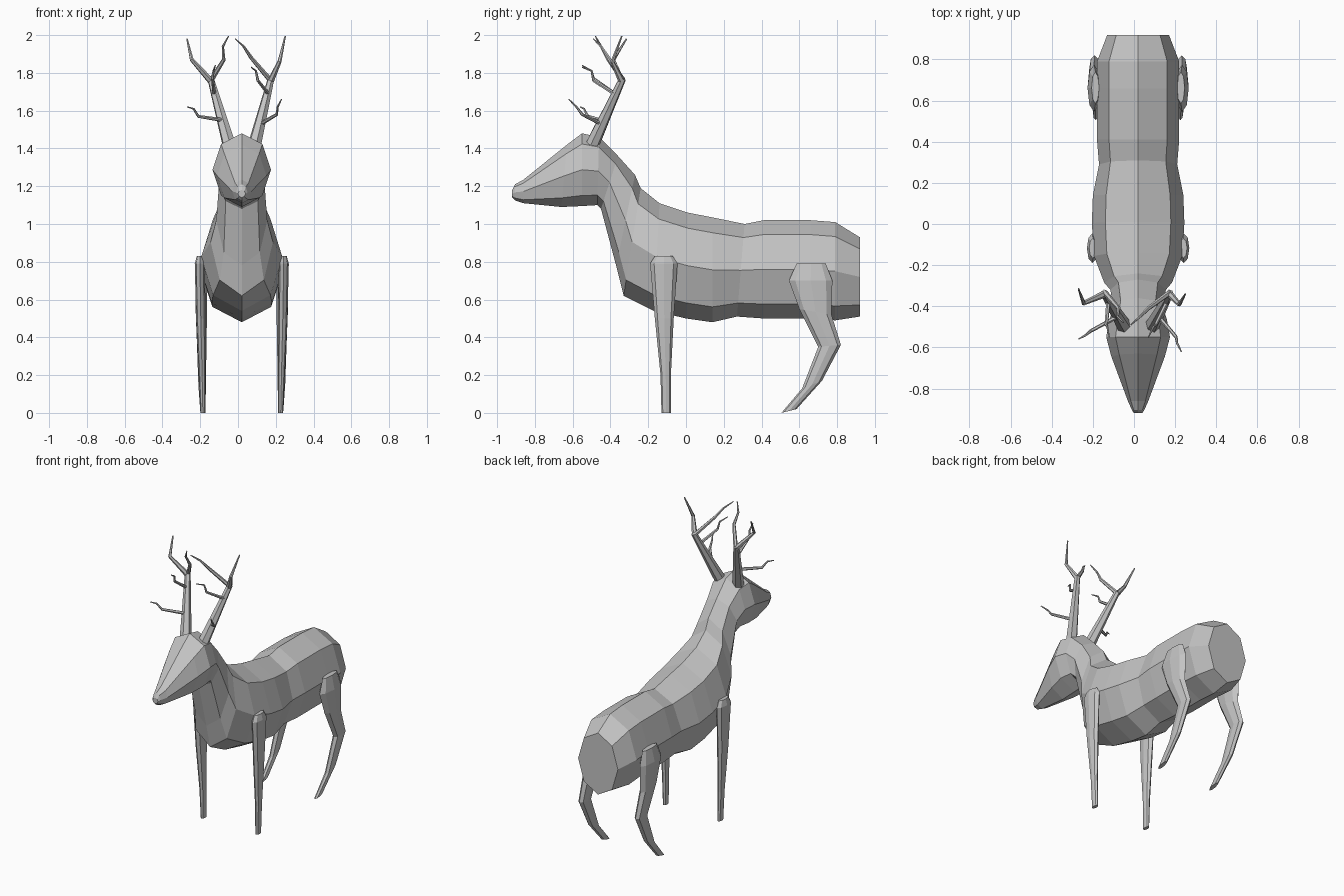
import bpy, bmesh, math
from mathutils import Vector

MID = 0.02  # symmetry plane of the animal

grey = bpy.data.materials.new("warm grey")
grey.diffuse_color = (0.55, 0.55, 0.55, 1)


def skin(bm, rings, cap_start=True, cap_end=True):
    """Join vertex rings into a faceted skin."""
    vs = [[bm.verts.new(p) for p in r] for r in rings]
    n = len(vs[0])
    for a, b in zip(vs, vs[1:]):
        for i in range(n):
            j = (i + 1) % n
            bm.faces.new((a[i], a[j], b[j], b[i]))
    if cap_start:
        bm.faces.new(vs[0][::-1])
    if cap_end:
        bm.faces.new(vs[-1])


def finish(name, bm):
    bmesh.ops.recalc_face_normals(bm, faces=bm.faces)
    me = bpy.data.meshes.new(name)
    bm.to_mesh(me)
    bm.free()
    me.materials.append(grey)
    bpy.context.collection.objects.link(bpy.data.objects.new(name, me))


def oval(ya, za, yb, zb, w, cx=MID, n=8):
    """Octagonal ring spanning two points in the side view, half width w."""
    a, b = Vector((cx, ya, za)), Vector((cx, yb, zb))
    c, h = (a + b) / 2, (a - b) / 2
    return [c + h * math.cos(t) + Vector((w, 0, 0)) * math.sin(t)
            for t in (2 * math.pi * i / n for i in range(n))]


# Body and neck: back point, belly point, half width
body = [
    (0.92, 0.93, 0.92, 0.51, 0.15),
    (0.79, 1.01, 0.79, 0.49, 0.20),
    (0.66, 1.02, 0.66, 0.50, 0.20),
    (0.41, 1.02, 0.41, 0.50, 0.20),
    (0.31, 1.00, 0.27, 0.51, 0.19),
    (0.14, 1.035, 0.14, 0.48, 0.22),
    (0.01, 1.06, 0.00, 0.50, 0.225),
    (-0.14, 1.11, -0.17, 0.54, 0.215),
    (-0.24, 1.19, -0.33, 0.62, 0.165),
    (-0.27, 1.26, -0.37, 0.78, 0.135),
    (-0.36, 1.36, -0.45, 1.08, 0.12),
    (-0.46, 1.46, -0.47, 1.10, 0.14),
]
bm = bmesh.new()
skin(bm, [oval(*r) for r in body], cap_end=False)
finish("body_and_neck", bm)

# Head tapering to the muzzle
head = [
    body[-1],
    (-0.55, 1.48, -0.55, 1.095, 0.155),
    (-0.63, 1.42, -0.66, 1.09, 0.13),
    (-0.86, 1.235, -0.86, 1.11, 0.05),
    (-0.905, 1.21, -0.905, 1.125, 0.03),
    (-0.92, 1.18, -0.92, 1.14, 0.02),
]
bm = bmesh.new()
skin(bm, [oval(*r) for r in head], cap_start=False)
finish("head", bm)

# Legs: front point, back point, half thickness, distance from the middle
front_leg = [
    (-0.165, 0.83, -0.07, 0.83, 0.018, 0.220),
    (-0.19, 0.79, -0.045, 0.79, 0.027, 0.222),
    (-0.165, 0.50, -0.065, 0.50, 0.025, 0.217),
    (-0.135, 0.20, -0.08, 0.20, 0.018, 0.210),
    (-0.13, 0.00, -0.08, 0.00, 0.013, 0.206),
]
rear_leg = [
    (0.585, 0.79, 0.74, 0.79, 0.018, 0.208),
    (0.545, 0.70, 0.775, 0.70, 0.032, 0.214),
    (0.60, 0.55, 0.77, 0.52, 0.030, 0.214),
    (0.70, 0.35, 0.82, 0.36, 0.025, 0.212),
    (0.615, 0.13, 0.72, 0.17, 0.020, 0.210),
    (0.505, 0.00, 0.585, 0.02, 0.014, 0.206),
]
for side, s in (("right", 1), ("left", -1)):
    for part, rows in (("front", front_leg), ("rear", rear_leg)):
        bm = bmesh.new()
        skin(bm, [oval(*r[:5], cx=MID + s * r[5]) for r in rows])
        finish(f"{part}_leg_{side}", bm)


def branch(bm, pts, r0, r1, n=6):
    """Tapered faceted tube along a path."""
    pts = [Vector(p) for p in pts]
    rings = []
    for i, p in enumerate(pts):
        d = (pts[min(i + 1, len(pts) - 1)] - pts[max(i - 1, 0)]).normalized()
        u = d.cross(Vector((0.3, 1, 0.1))).normalized()
        v = d.cross(u)
        r = r0 + (r1 - r0) * i / (len(pts) - 1)
        rings.append([p + r * (u * math.cos(t) + v * math.sin(t))
                      for t in (2 * math.pi * k / n for k in range(n))])
    skin(bm, rings)


# Antlers: beam, outer tine, inner tine, middle tine, low tine
right_antler = [
    [(0.085, -0.50, 1.41), (0.175, -0.335, 1.77)],
    [(0.172, -0.34, 1.755), (0.22, -0.39, 1.86), (0.25, -0.34, 1.995)],
    [(0.172, -0.335, 1.76), (0.07, -0.41, 1.88), (0.03, -0.45, 1.94), (-0.015, -0.49, 1.98)],
    [(0.16, -0.38, 1.69), (0.105, -0.49, 1.76), (0.095, -0.50, 1.81), (0.07, -0.55, 1.83)],
    [(0.12, -0.45, 1.53), (0.205, -0.55, 1.58), (0.21, -0.58, 1.62), (0.23, -0.62, 1.66)],
]
left_antler = [
    [(-0.045, -0.50, 1.41), (-0.145, -0.335, 1.77)],
    [(-0.142, -0.34, 1.755), (-0.245, -0.385, 1.87), (-0.27, -0.315, 1.98)],
    [(-0.14, -0.335, 1.765), (-0.075, -0.41, 1.87), (-0.08, -0.45, 1.94), (-0.05, -0.48, 1.995)],
    [(-0.125, -0.38, 1.69), (-0.135, -0.49, 1.77), (-0.13, -0.50, 1.81), (-0.12, -0.55, 1.84)],
    [(-0.08, -0.45, 1.55), (-0.21, -0.52, 1.57), (-0.235, -0.54, 1.61), (-0.27, -0.56, 1.62)],
]
radii = [(0.037, 0.018), (0.018, 0.004), (0.014, 0.003), (0.011, 0.003), (0.011, 0.003)]
for side, paths in (("right", right_antler), ("left", left_antler)):
    bm = bmesh.new()
    for pts, (r0, r1) in zip(paths, radii):
        branch(bm, pts, r0, r1)
    finish(f"antler_{side}", bm)
